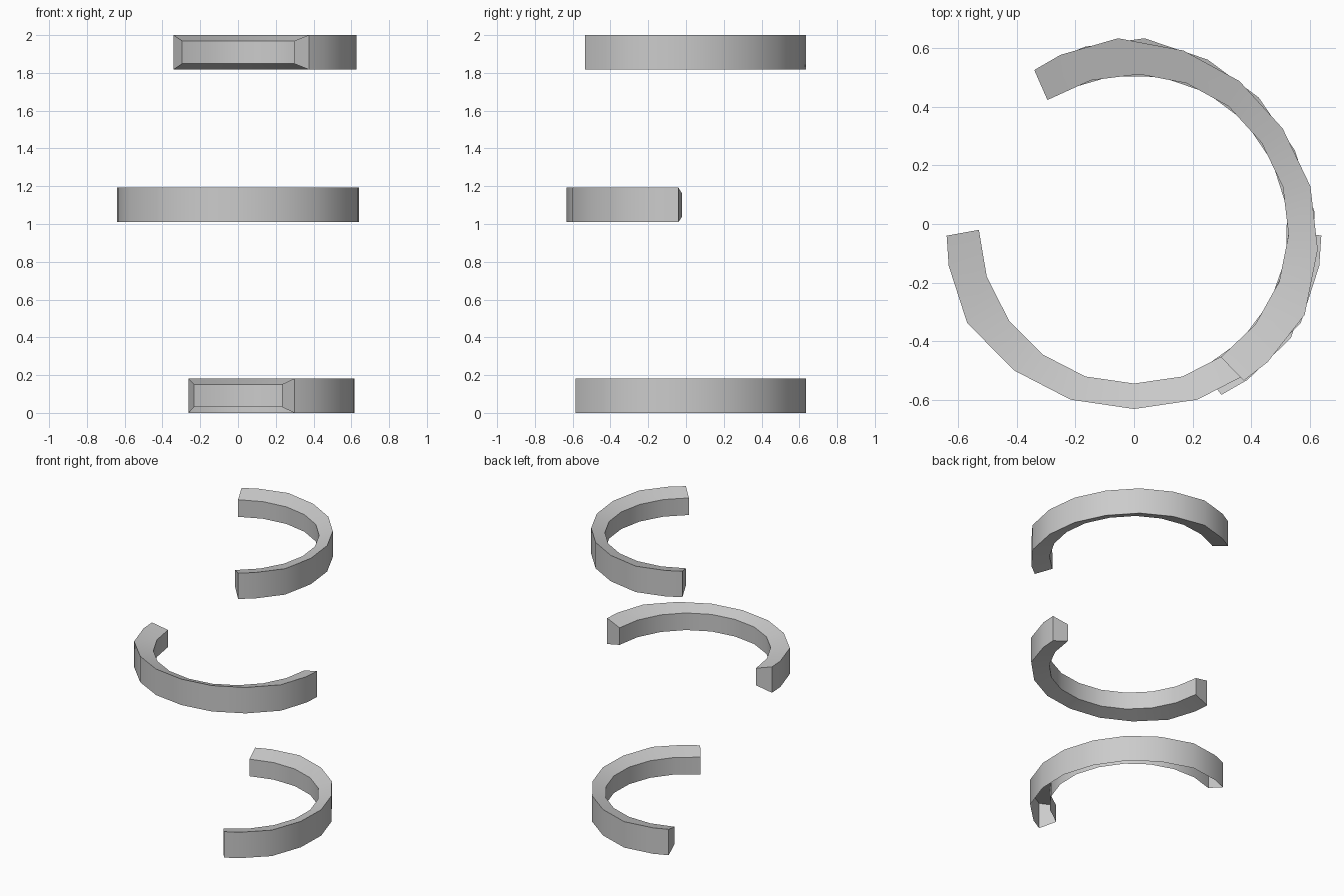
import bpy, bmesh
from math import radians
from mathutils import Matrix

if "Cube" in bpy.data.objects:
    bpy.data.objects.remove(bpy.data.objects["Cube"])

# Plan of one half of the C ring, from the tip to the middle of the bow
OUTER = [(0.64, -0.04), (0.633, -0.143), (0.57, -0.338), (0.41, -0.50), (0.217, -0.60), (0, -0.632)]
INNER = [(0.53, -0.02), (0.503, -0.18), (0.427, -0.33), (0.312, -0.446), (0.166, -0.521), (0, -0.545)]
H, INSET = 0.182, 0.031      # outer wall height, slope towards the inner wall


def full(half):
    return half + [(-x, y) for x, y in half[-2::-1]]


def c_ring(name, z, turn, shift, floor=True):
    bm = bmesh.new()
    rows = []
    for (ox, oy), (ix, iy) in zip(full(OUTER), full(INNER)):
        rows.append([bm.verts.new(p) for p in (
            (ox, oy, 0), (ox, oy, H), (ix, iy, H - INSET), (ix, iy, INSET))])
    # walls: outer, top slope, inner, bottom slope
    for a, b in zip(rows, rows[1:]):
        for k in range(4 if floor else 3):
            j = (k + 1) % 4
            bm.faces.new((a[k], a[j], b[j], b[k]))
    # end caps
    bm.faces.new(rows[0][::-1])
    bm.faces.new(rows[-1])
    bmesh.ops.recalc_face_normals(bm, faces=bm.faces)
    bm.transform(Matrix.Translation((*shift, z)) @ Matrix.Rotation(radians(turn), 4, 'Z'))
    me = bpy.data.meshes.new(name)
    bm.to_mesh(me)
    bm.free()
    ob = bpy.data.objects.new(name, me)
    bpy.context.collection.objects.link(ob)
    bpy.ops.object.select_all(action='DESELECT')
    ob.select_set(True)
    bpy.context.view_layer.objects.active = ob
    bpy.ops.object.shade_smooth_by_angle(angle=radians(30))


# Three stacked rings; the lowest is open underneath
c_ring("bottom_ring", 0, 116, (-0.018, -0.026), floor=False)
c_ring("middle_ring", 1.01, 0, (0, 0))
c_ring("top_ring", 2 - H, 124, (-0.016, -0.027))
